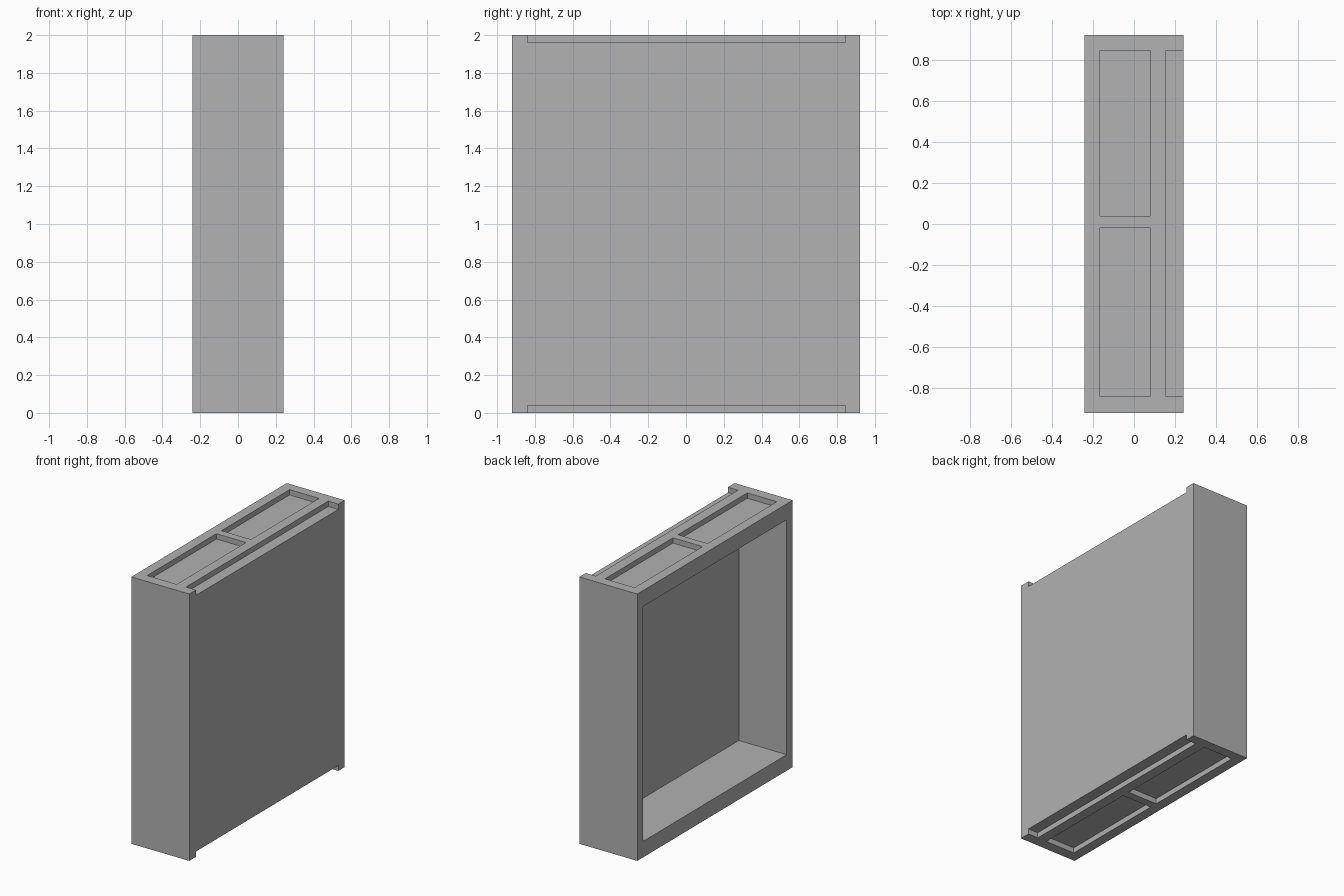
import bpy
from mathutils import Vector

if "Cube" in bpy.data.objects:
    bpy.data.objects.remove(bpy.data.objects["Cube"], do_unlink=True)

grey = bpy.data.materials.new("plain grey")
grey.use_nodes = True
colour = (0.445, 0.445, 0.445, 1)
grey.diffuse_color = colour
grey.node_tree.nodes["Principled BSDF"].inputs["Base Color"].default_value = colour


def box(name, x, y, z):
    """Box spanning the given (low, high) ranges."""
    centre = Vector([(a + b) / 2 for a, b in (x, y, z)])
    bpy.ops.mesh.primitive_cube_add(size=1, location=centre)
    obj = bpy.context.object
    obj.name = name
    obj.scale = [b - a for a, b in (x, y, z)]
    bpy.ops.object.transform_apply(location=True, rotation=False, scale=True)
    obj.data.materials.append(grey)
    return obj


W, D, H = 0.24, 0.92, 2.0   # half width, half depth, height
RECESS = 0.04
OVER = 0.05                 # cutter overshoot past the surface

body = box("tray_body", (-W, W), (-D, D), (0, H))

# Large cavity open on the -x side
cutters = [box("cavity_cutter", (-W - OVER, 0.157), (-0.85, 0.85), (0.12, H - 0.12))]

# Shallow pockets and side rebate, repeated on the top and bottom ends
for end, z in (("bottom", (-OVER, RECESS)), ("top", (H - RECESS, H + OVER))):
    cutters += [
        box(end + "_front_pocket_cutter", (-0.165, 0.08), (-0.84, -0.02), z),
        box(end + "_back_pocket_cutter", (-0.165, 0.08), (0.04, 0.845), z),
        box(end + "_rebate_cutter", (0.157, W + OVER), (-0.84, 0.845), z),
    ]

# Carve the body, then discard the cutters
bpy.context.view_layer.objects.active = body
for cutter in cutters:
    cutter.hide_render = True
    mod = body.modifiers.new("carve", "BOOLEAN")
    mod.operation = "DIFFERENCE"
    mod.solver = "EXACT"
    mod.object = cutter
    bpy.ops.object.modifier_apply(modifier=mod.name)
    bpy.data.objects.remove(cutter, do_unlink=True)
